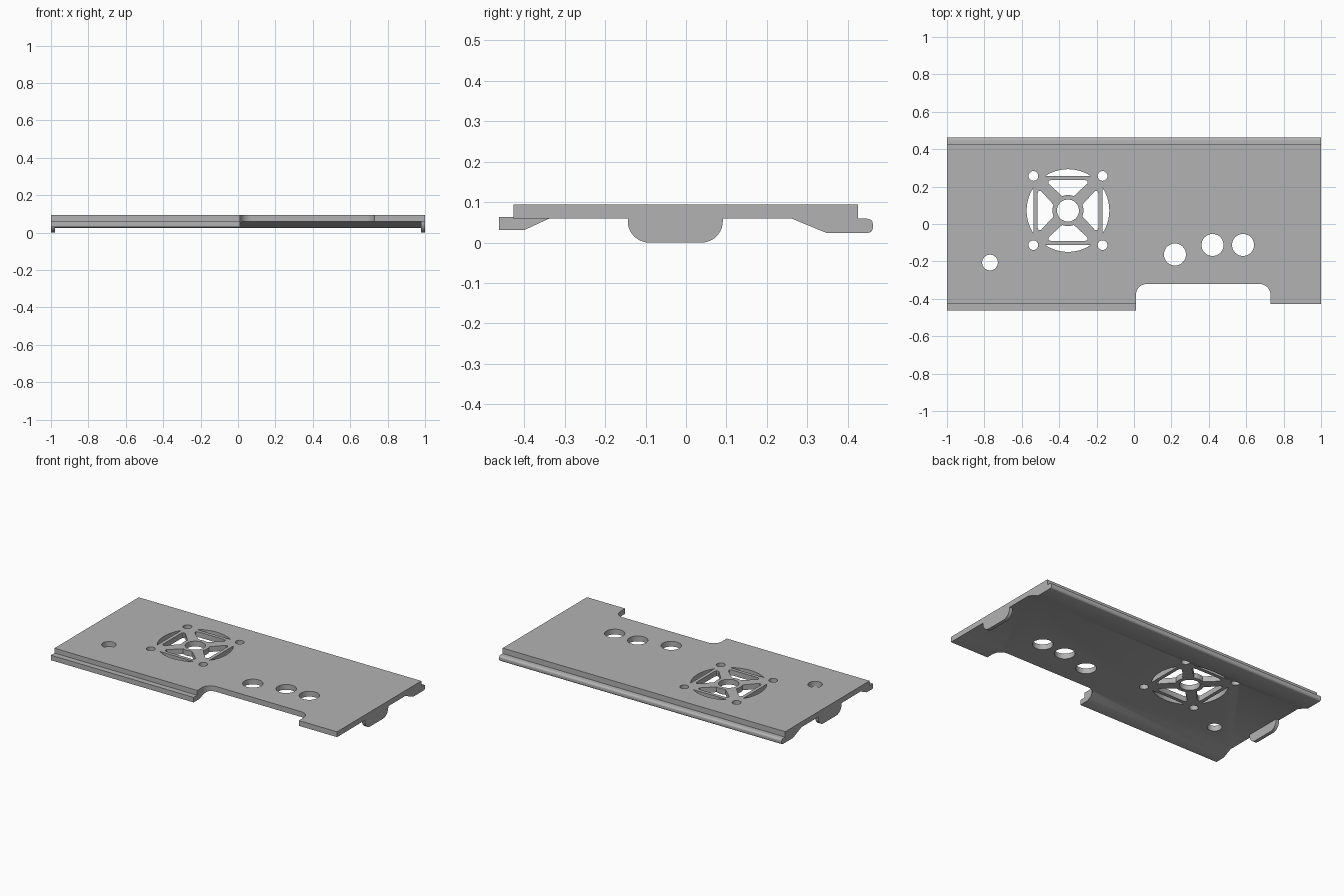
import bpy, bmesh
from math import sin, cos, pi, radians, sqrt, acos
from mathutils import Matrix, Vector

if "Cube" in bpy.data.objects:
    bpy.data.objects.remove(bpy.data.objects["Cube"], do_unlink=True)

grey = bpy.data.materials.new("plain_grey")
grey.use_nodes = True
grey.diffuse_color = (0.45, 0.45, 0.45, 1)
grey.node_tree.nodes["Principled BSDF"].inputs["Base Color"].default_value = grey.diffuse_color

TOP, UNDER = 0.094, 0.06


def arc(cx, cy, r, a0, a1, n=10):
    """Points along an arc, angles in degrees."""
    steps = [radians(a0 + (a1 - a0) * i / n) for i in range(n + 1)]
    return [(cx + r * cos(a), cy + r * sin(a)) for a in steps]


def circle(cx, cy, r, n=40):
    return arc(cx, cy, r, 0, 360, n)[:-1]


def add_prism(bm, outline, lo, hi, axis):
    """Extrude an outline: (y, z) along x, or (x, y) along z."""
    place = (lambda p: (lo, *p)) if axis == "x" else (lambda p: (*p, lo))
    face = bm.faces.new([bm.verts.new(place(p)) for p in outline])
    out = bmesh.ops.extrude_face_region(bm, geom=[face])
    shift = Vector((hi - lo, 0, 0) if axis == "x" else (0, 0, hi - lo))
    bmesh.ops.translate(bm, vec=shift, verts=[g for g in out["geom"] if isinstance(g, bmesh.types.BMVert)])


def make(name, prisms):
    bm = bmesh.new()
    for p in prisms:
        add_prism(bm, *p)
    bmesh.ops.recalc_face_normals(bm, faces=bm.faces)
    mesh = bpy.data.meshes.new(name)
    bm.to_mesh(mesh)
    bm.free()
    mesh.materials.append(grey)
    obj = bpy.data.objects.new(name, mesh)
    bpy.context.collection.objects.link(obj)
    return obj


def select(obj):
    bpy.ops.object.select_all(action="DESELECT")
    obj.select_set(True)
    bpy.context.view_layer.objects.active = obj


def cut(target, cutter):
    mod = target.modifiers.new("cut", "BOOLEAN")
    mod.operation, mod.solver, mod.object = "DIFFERENCE", "EXACT", cutter
    cutter.hide_render = True
    select(target)
    bpy.ops.object.modifier_apply(modifier=mod.name)
    bpy.data.objects.remove(cutter, do_unlink=True)


# Cover plate with a stepped lip along the front and back edges
section = [(-0.427, TOP), (-0.427, 0.063), (-0.463, 0.063), (-0.463, 0.031),
           (-0.4, 0.031), (-0.337, UNDER), (0.26, UNDER), (0.347, 0.024)]
section += arc(0.449, 0.037, 0.013, -90, 0, 6) + arc(0.449, 0.046, 0.013, 0, 90, 6)
section += [(0.425, 0.059), (0.425, TOP)]
plate = make("cover_plate", [(section, -1, 1, "x")])


# Front notch with rounded inner corners, and the lip removed to its left
def rect(x0, x1, y0, y1):
    return [(x0, y0), (x1, y0), (x1, y1), (x0, y1)]


notch = [(0.01, -0.6), (0.73, -0.6)]
notch += arc(0.67, -0.38, 0.06, 0, 90) + arc(0.07, -0.38, 0.06, 90, 180)
cut(plate, make("notch_cutter", [(notch, -0.2, 0.3, "z")]))
cut(plate, make("lip_cutter", [(rect(0.5, 1.2, -0.6, -0.427), -0.2, 0.3, "z")]))
cut(plate, make("underside_cutter", [(rect(0.5, 1.2, -0.6, -0.3), -0.2, UNDER, "z")]))

# Round holes: one small socket hole and three larger ones
FX, FY = -0.353, 0.072
holes = [circle(-0.77, -0.206, 0.042), circle(0.219, -0.163, 0.059),
         circle(0.42, -0.112, 0.059), circle(0.583, -0.112, 0.059)]

# Fan grille: hub hole, screw holes, tapered vents and circle segments
holes.append(circle(FX, FY, 0.059))
half = math_half = acos(0.185 / 0.221) * 180 / pi
vent = [(0.09, 0.163), (0.104, 0.158), (0.104, 0.144)]
vent += arc(0, 0, 0.083, 68, 112, 6)
vent += [(-0.104, 0.144), (-0.104, 0.158), (-0.09, 0.163)]
segment = arc(0, 0, 0.221, 90 - half, 90 + half, 16)
for k in range(4):
    turn = Matrix.Rotation(k * pi / 2, 2)
    for shape in (vent, segment, circle(0.185, 0.185, 0.026, 24)):
        spun = [turn @ Vector(p) for p in shape]
        holes.append([(FX + p.x, FY + p.y) for p in spun])
cut(plate, make("hole_cutter", [(h, -0.2, 0.3, "z") for h in holes]))

# Rounded clip tab hanging under each end
tab = [(0.091, UNDER)] + arc(0.038, 0.053, 0.053, 0, -90) + arc(-0.091, 0.053, 0.053, -90, -180)
tab.append((-0.144, UNDER))
tabs = [make("left_clip_tab", [(tab, 0.978, 1, "x")]),
        make("right_clip_tab", [(tab, -1, -0.978, "x")])]

for obj in [plate] + tabs:
    select(obj)
    bpy.ops.object.shade_smooth_by_angle(angle=radians(30))
